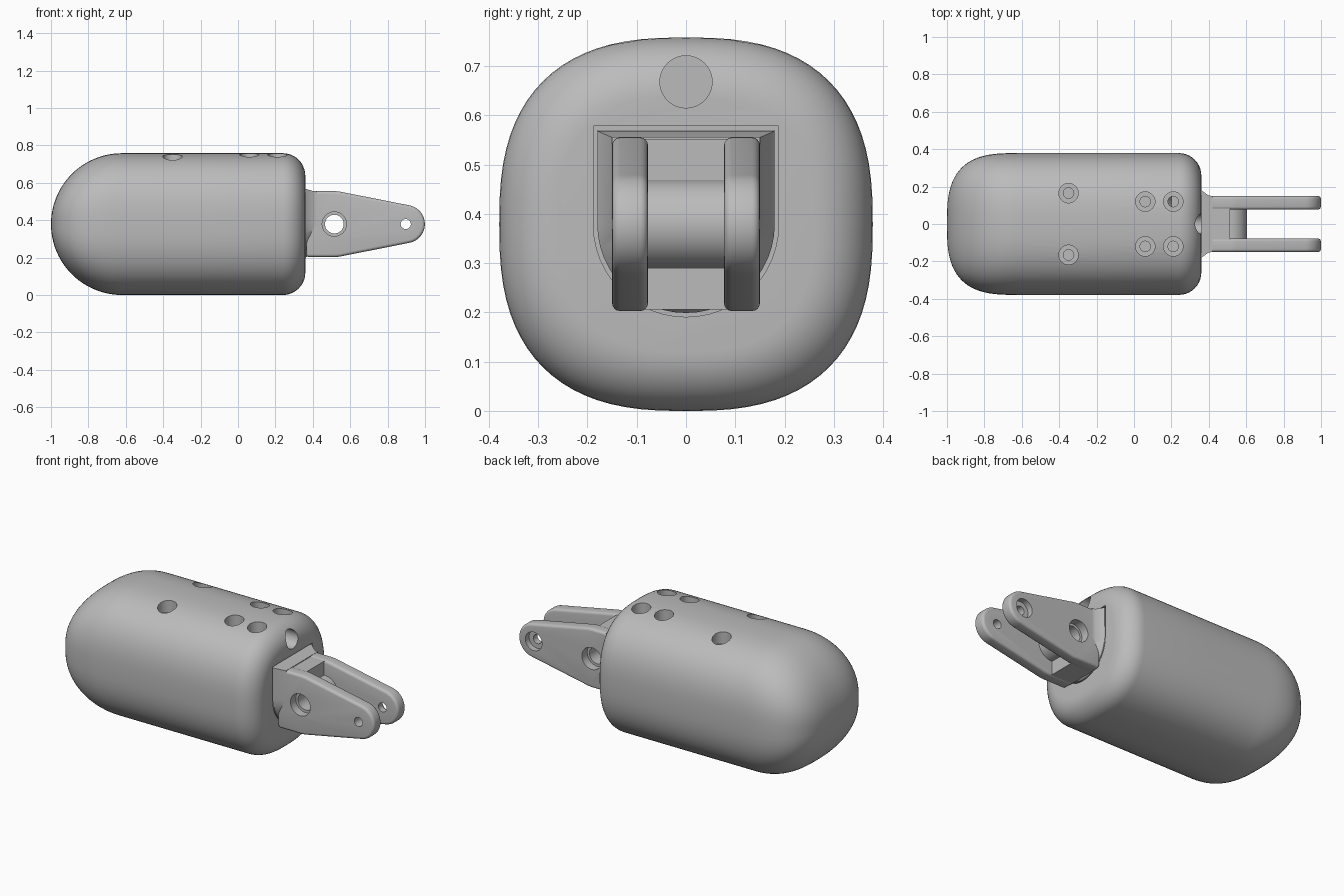
import bpy, bmesh
from math import sin, cos, pi, acos, radians
from mathutils import Matrix

cube = bpy.data.objects.get("Cube")
if cube:
    bpy.data.objects.remove(cube, do_unlink=True)

grey = bpy.data.materials.new("plain grey")
grey.use_nodes = True
grey.diffuse_color = (0.5, 0.5, 0.5, 1)
grey.node_tree.nodes["Principled BSDF"].inputs["Base Color"].default_value = (0.5, 0.5, 0.5, 1)

MID = 0.379      # height of the long axis
HALF = 0.379     # half width of the body
FACE = 0.36      # x of the flat end of the body
PIN = 0.515      # x of the large pin
TIP = 0.897      # x of the small pin


def finish(name, bm):
    bmesh.ops.recalc_face_normals(bm, faces=bm.faces)
    mesh = bpy.data.meshes.new(name)
    bm.to_mesh(mesh)
    bm.free()
    mesh.materials.append(grey)
    obj = bpy.data.objects.new(name, mesh)
    bpy.context.collection.objects.link(obj)
    return obj


def loft(name, rings):
    """Skin a list of closed rings with the same number of points."""
    bm = bmesh.new()
    loops = [[bm.verts.new(p) for p in ring] for ring in rings]
    n = len(loops[0])
    for a, b in zip(loops, loops[1:]):
        for i in range(n):
            j = (i + 1) % n
            bm.faces.new((a[i], a[j], b[j], b[i]))
    bm.faces.new(loops[0])
    bm.faces.new(loops[-1])
    return finish(name, bm)


def cylinder(name, axis, centre, radius, length, sides=40):
    bm = bmesh.new()
    turn = {"x": Matrix.Rotation(pi / 2, 4, "Y"), "y": Matrix.Rotation(pi / 2, 4, "X"),
            "z": Matrix.Identity(4)}[axis]
    bmesh.ops.create_cone(bm, cap_ends=True, segments=sides, radius1=radius, radius2=radius,
                          depth=length, matrix=Matrix.Translation(centre) @ turn)
    return finish(name, bm)


def select(obj):
    bpy.ops.object.select_all(action="DESELECT")
    obj.select_set(True)
    bpy.context.view_layer.objects.active = obj


def boolean(obj, tool, operation="DIFFERENCE"):
    tool.hide_render = True
    mod = obj.modifiers.new("boolean", "BOOLEAN")
    mod.operation, mod.solver, mod.object = operation, "EXACT", tool
    select(obj)
    bpy.ops.object.modifier_apply(modifier=mod.name)
    bpy.data.objects.remove(tool, do_unlink=True)


def smooth(obj):
    select(obj)
    bpy.ops.object.shade_smooth_by_angle(angle=radians(32))


def power(v, e):
    return abs(v) ** e * (1 if v > 0 else -1)


def section(x, hy, hz, n=80):
    """Squarish rounded cross-section of the body."""
    e = 2 / 2.6
    return [(x, hy * power(cos(a), e), MID + hz * power(sin(a), e))
            for a in (2 * pi * i / n for i in range(n))]


def d_ring(x, r, top):
    """Flat top with a half-round bottom."""
    arc = [(x, r * cos(a), MID + r * sin(a)) for a in (pi + pi * i / 24 for i in range(25))]
    return arc + [(x, r, top), (x, -r, top)]


# body: domed back end, straight middle, filleted front end
rings = []
for i in range(24):
    a = (1 - i / 24) * pi / 2 * 0.995
    t = sin(a)
    rings.append(section(-0.62 - 0.38 * t, HALF * (1 - t ** 3) ** (1 / 3), HALF * cos(a)))
rings += [section(x, HALF, HALF) for x in (-0.62, -0.2)]
for i in range(11):
    a = i / 10 * pi / 2
    h = HALF - 0.12 * (1 - cos(a))
    rings.append(section(FACE - 0.12 + 0.12 * sin(a), h, h))
body = loft("body", rings)

# pocket for the fork and cable hole above it
boolean(body, loft("pocket_cutter", [d_ring(0.18, 0.188, 0.578), d_ring(0.5, 0.188, 0.578)]))
boolean(body, cylinder("cable_cutter", "x", (0.3, 0, 0.668), 0.053, 0.4))

# counterbored screw holes on top
for x, y in ((-0.35, 0.165), (0.06, 0.12), (0.21, 0.12)):
    for side in (1, -1):
        boolean(body, cylinder("head_cutter", "z", (x, y * side, 0.78), 0.052, 0.2))
        depth = 0.2 if side > 0 else 0.04
        boolean(body, cylinder("shank_cutter", "z", (x, y * side, 0.69 - depth / 2),
                               0.028, depth))
smooth(body)

# fork base: fills the pocket and flares in towards the prongs
fork = loft("fork", [d_ring(0.2, 0.18, 0.57), d_ring(0.36, 0.18, 0.568),
                     d_ring(0.4, 0.152, 0.556), d_ring(0.42, 0.15, 0.556)])


def prong_outline(y):
    lean = acos((0.176 - 0.1) / (TIP - PIN))
    pts = [(0.365, y, MID - 0.176)]
    for cx, r, a0, a1 in ((PIN, 0.176, -pi / 2, -lean), (TIP, 0.102, -lean, lean),
                          (PIN, 0.176, lean, pi / 2)):
        steps = 24 if r < 0.15 else 4
        for i in range(steps + 1):
            a = a0 + (a1 - a0) * i / steps
            pts.append((cx + r * cos(a), y, MID + r * sin(a)))
    return pts + [(0.365, y, MID + 0.176)]


# two rounded prongs
for side in (1, -1):
    prong = loft("prong", [prong_outline(0.077 * side), prong_outline(0.15 * side)])
    bevel = prong.modifiers.new("bevel", "BEVEL")
    bevel.width, bevel.segments = 0.016, 4
    bevel.limit_method, bevel.angle_limit = "ANGLE", radians(40)
    bevel.use_clamp_overlap = False
    select(prong)
    bpy.ops.object.modifier_apply(modifier=bevel.name)
    boolean(fork, prong, "UNION")

# web between the prongs and the pin sleeve
bm = bmesh.new()
bmesh.ops.create_cube(bm, size=1, matrix=Matrix.Translation((0.44, 0, MID))
                      @ Matrix.Diagonal((0.145, 0.2, 0.345, 1)))
boolean(fork, finish("web", bm), "UNION")
boolean(fork, cylinder("sleeve", "y", (PIN, 0, MID), 0.09, 0.2, 48), "UNION")

# pin holes with shallow counterbores
boolean(fork, cylinder("pin_cutter", "y", (PIN, 0, MID), 0.05, 0.6))
for side in (1, -1):
    boolean(fork, cylinder("pin_recess_cutter", "y", (PIN, 0.2 * side, MID), 0.065, 0.2))
boolean(fork, cylinder("tip_cutter", "y", (TIP, 0, MID), 0.027, 0.6))
boolean(fork, cylinder("tip_recess_cutter", "y", (TIP, 0.2, MID), 0.055, 0.17))
smooth(fork)
